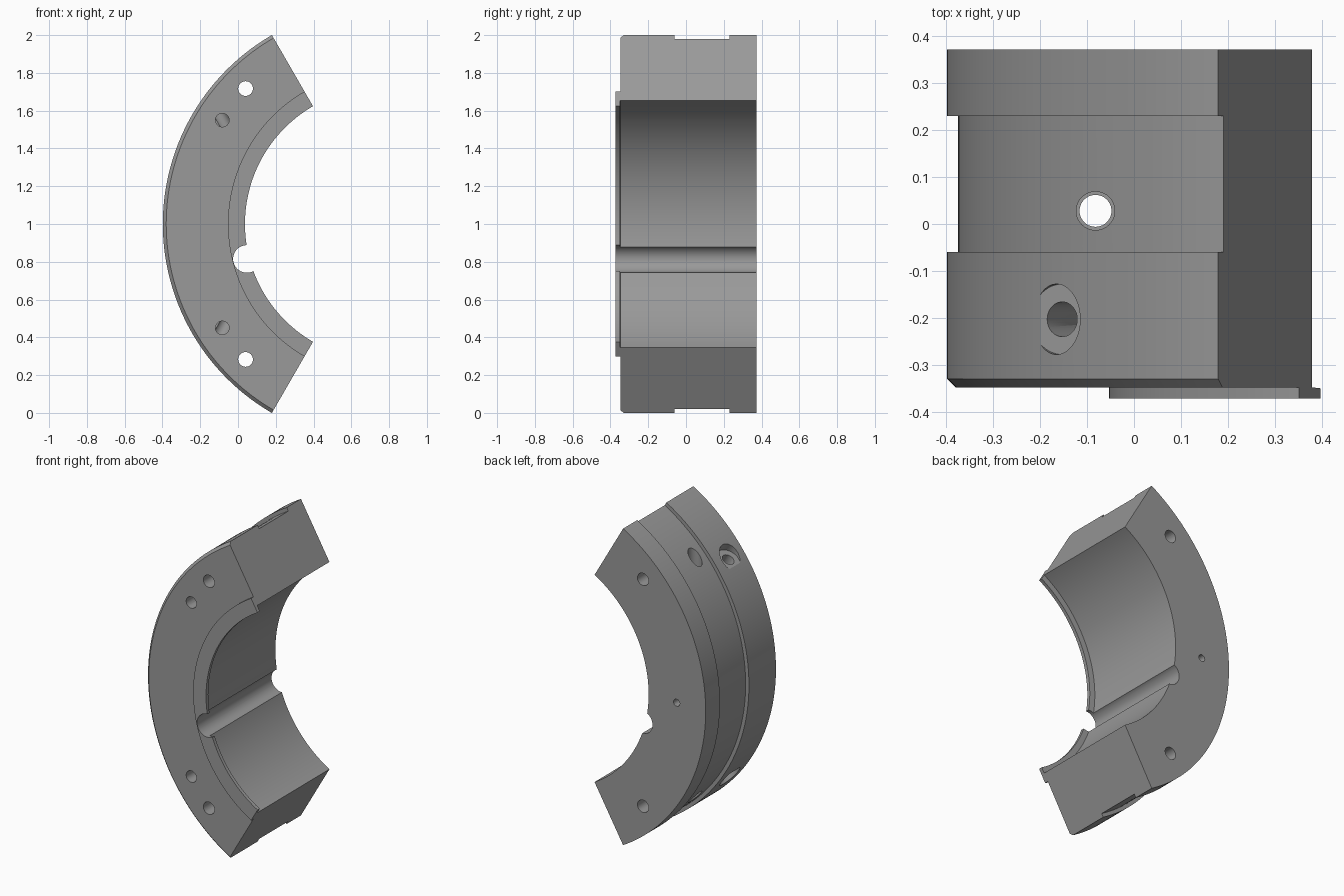
import bpy, bmesh, math
from mathutils import Vector, Matrix

if "Cube" in bpy.data.objects:
    bpy.data.objects.remove(bpy.data.objects["Cube"])

CX, CZ = 0.757, 1.0      # centre of the ring that the segment belongs to
SEGS = 96

# Segment body: stepped profile (radius, y) swept through 120 degrees
profile = [(0.756, 0.372), (1.155, 0.372), (1.155, 0.23), (1.132, 0.23),
           (1.132, -0.06), (1.155, -0.06), (1.155, -0.33), (1.137, -0.348),
           (0.81, -0.348), (0.81, -0.372), (0.72, -0.372), (0.72, -0.35),
           (0.756, -0.348)]
bm = bmesh.new()
rings = []
for i in range(SEGS + 1):
    a = math.radians(120 + 120 * i / SEGS)
    rings.append([bm.verts.new((CX + r * math.cos(a), y, CZ + r * math.sin(a)))
                  for r, y in profile])
n = len(profile)
for a, b in zip(rings, rings[1:]):
    for j in range(n):
        k = (j + 1) % n
        bm.faces.new((a[j], a[k], b[k], b[j]))
bm.faces.new(rings[0])
bm.faces.new(rings[-1][::-1])
bmesh.ops.recalc_face_normals(bm, faces=bm.faces)
mesh = bpy.data.meshes.new("ring_segment")
bm.to_mesh(mesh)
bm.free()
segment = bpy.data.objects.new("ring_segment", mesh)
bpy.context.collection.objects.link(segment)
bpy.context.view_layer.objects.active = segment
segment.select_set(True)

# Dark grey metal
metal = bpy.data.materials.new("dark_metal")
metal.diffuse_color = (0.32, 0.32, 0.32, 1)
metal.use_nodes = True
metal.node_tree.nodes["Principled BSDF"].inputs["Base Color"].default_value = metal.diffuse_color
mesh.materials.append(metal)


def drill(start, end, radius, sides=40):
    """Cut a round hole from start to end."""
    start, end = Vector(start), Vector(end)
    axis = end - start
    cut = bmesh.new()
    place = Matrix.Translation((start + end) / 2) @ axis.to_track_quat('Z', 'Y').to_matrix().to_4x4()
    bmesh.ops.create_cone(cut, cap_ends=True, segments=sides, radius1=radius,
                          radius2=radius, depth=axis.length, matrix=place)
    me = bpy.data.meshes.new("hole_cutter")
    cut.to_mesh(me)
    cut.free()
    me.materials.append(metal)
    cutter = bpy.data.objects.new("hole_cutter", me)
    cutter.hide_render = True
    bpy.context.collection.objects.link(cutter)
    mod = segment.modifiers.new("hole", 'BOOLEAN')
    mod.operation, mod.solver, mod.object = 'DIFFERENCE', 'EXACT', cutter
    bpy.ops.object.modifier_apply(modifier=mod.name)
    bpy.data.objects.remove(cutter)


# Key notch in the bore, locating hole in the back, long vertical hole
drill((0.047, -0.5, 0.815), (0.047, 0.5, 0.815), 0.073, 64)
drill((-0.195, 0.22, 1.0), (-0.195, 0.5, 1.0), 0.022)
drill((-0.082, 0.028, -0.1), (-0.082, 0.028, 2.1), 0.034)

# Holes mirrored about the middle of the segment
for s in (1, -1):
    # bolt hole, port from the front, wider mouth of the vertical hole
    drill((0.04, -0.5, CZ + s * 0.717), (0.04, 0.5, CZ + s * 0.717), 0.039)
    drill((-0.083, -0.5, CZ + s * 0.55), (-0.083, -0.18, CZ + s * 0.55), 0.036)
    drill((-0.082, 0.028, CZ + s * 1.1), (-0.082, 0.028, CZ + s * 0.66), 0.041)
    # slanted spot face with a port running into the front port
    floor = Vector((-0.153, -0.203, CZ + s * 0.674))
    out = Vector((-0.5, 0, s * 0.866))
    drill(floor, floor + out * 0.35, 0.075, 56)
    drill(floor + out * 0.05, floor - out * 0.18, 0.037)

bpy.ops.object.shade_smooth_by_angle(angle=math.radians(25))
